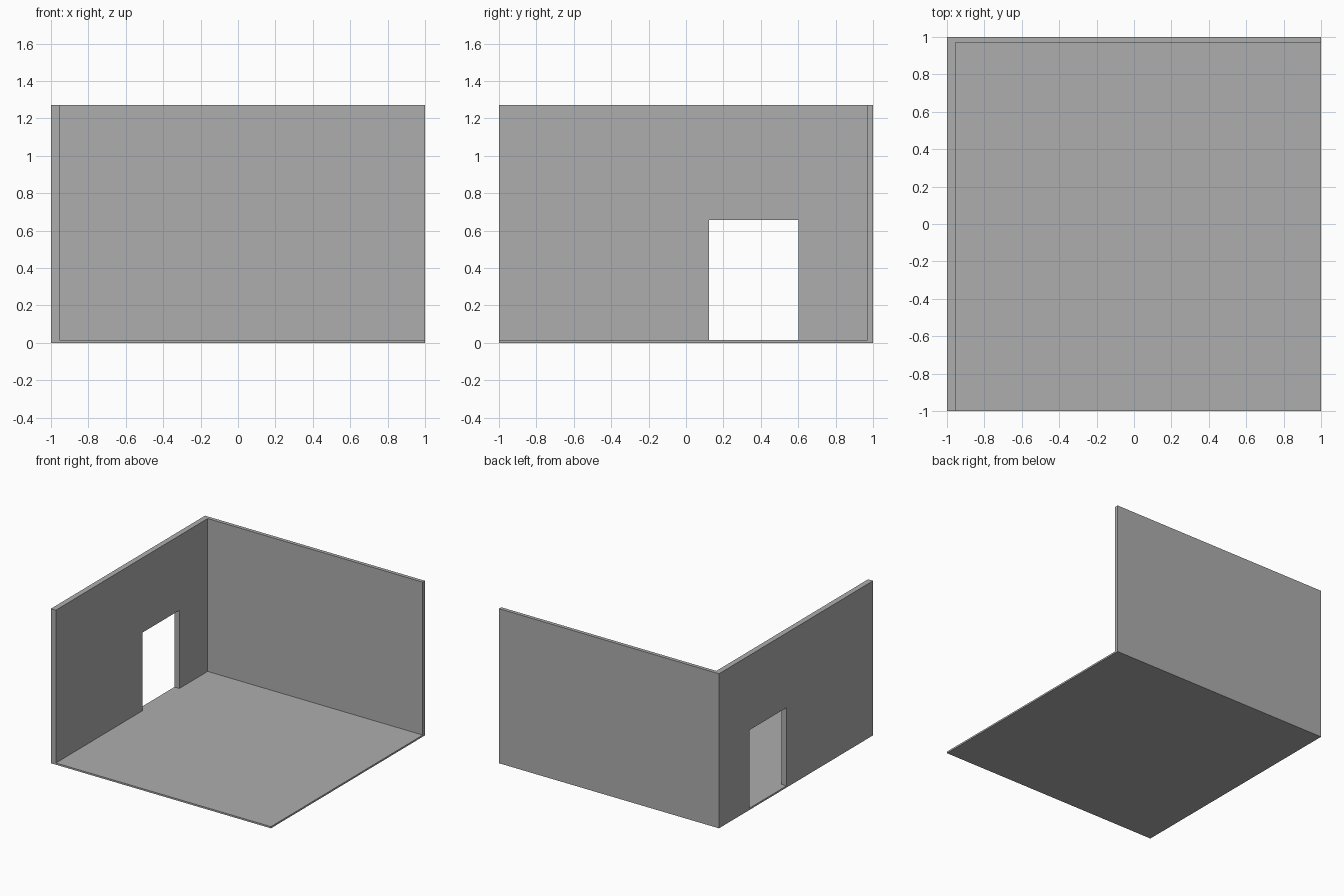
import bpy

if "Cube" in bpy.data.objects:
    bpy.data.objects.remove(bpy.data.objects["Cube"])

H = 1.27          # overall height
FLOOR = 0.014     # floor thickness
LEFT = 0.045      # left wall thickness
BACK = 0.03       # back wall thickness

grey = bpy.data.materials.new("plain grey")
grey.diffuse_color = (0.42, 0.42, 0.42, 1)
grey.use_nodes = True
grey.node_tree.nodes["Principled BSDF"].inputs["Base Color"].default_value = grey.diffuse_color


def box(name, lo, hi):
    """Axis-aligned box between two corners."""
    bpy.ops.mesh.primitive_cube_add(
        size=1, location=[(a + b) / 2 for a, b in zip(lo, hi)])
    ob = bpy.context.object
    ob.name = name
    ob.scale = [b - a for a, b in zip(lo, hi)]
    bpy.ops.object.transform_apply(location=True, rotation=False, scale=True)
    ob.data.materials.append(grey)
    return ob


def cut(target, cutter):
    """Subtract a hidden cutter from the target."""
    mod = target.modifiers.new(cutter.name, 'BOOLEAN')
    mod.operation = 'DIFFERENCE'
    mod.solver = 'EXACT'
    mod.object = cutter
    cutter.hide_render = True
    cutter.display_type = 'WIRE'


# Room shell: floor, left wall and back wall as one solid
room = box("room_shell", (-1, -1, 0), (1, 1, H))

# Open interior, leaving the floor and two walls
cut(room, box("interior_cutter", (-1 + LEFT, -1.5, FLOOR), (1.5, 1 - BACK, H + 0.5)))

# Doorway through the left wall, standing on the floor
cut(room, box("doorway_cutter", (-1.3, 0.122, FLOOR), (-0.8, 0.602, 0.656)))
